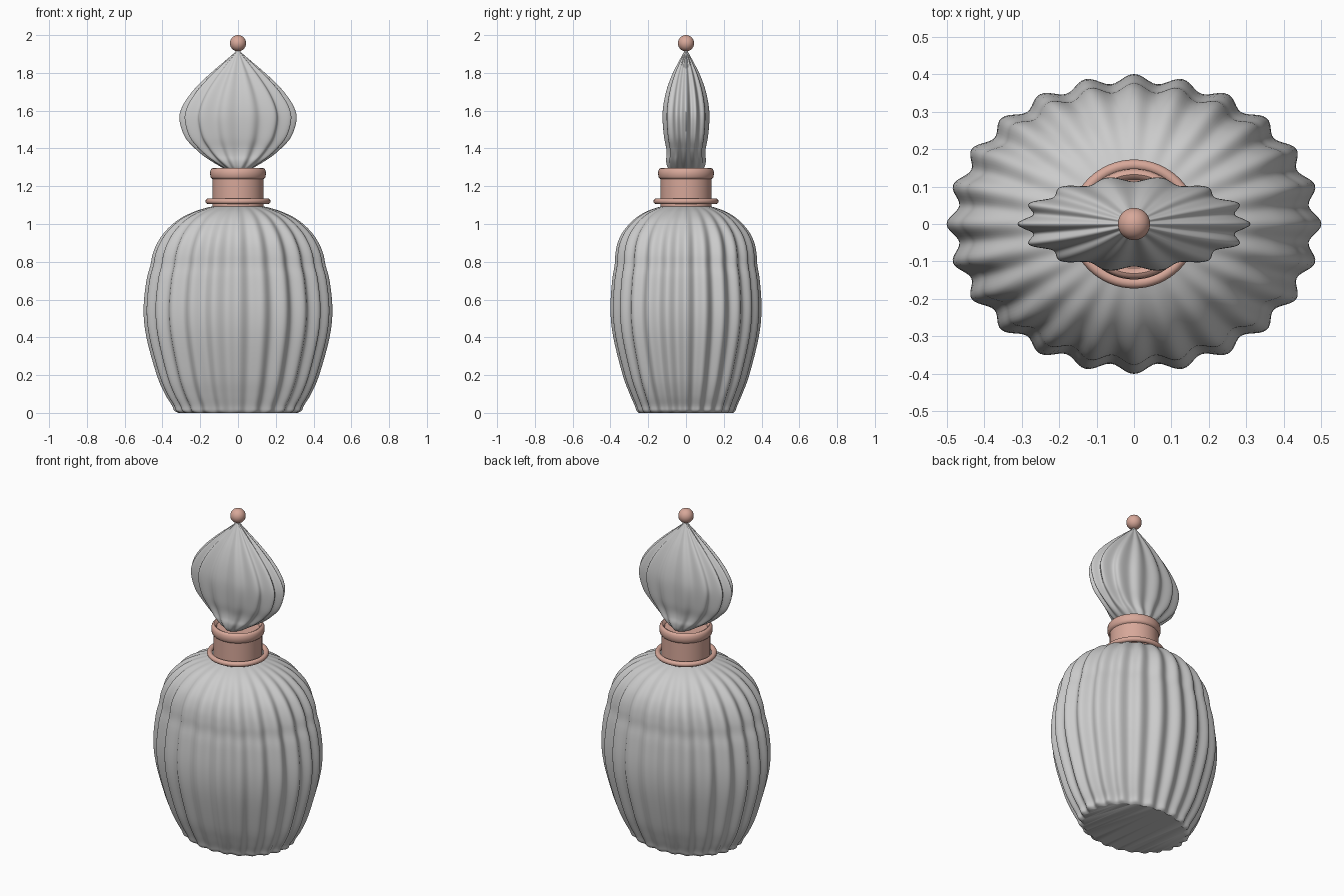
import bpy, bmesh, math

old = bpy.data.objects.get("Cube")
if old:
    bpy.data.objects.remove(old, do_unlink=True)


def make_material(name, rgb):
    mat = bpy.data.materials.new(name)
    mat.use_nodes = True
    color = (*rgb, 1)
    mat.diffuse_color = color
    mat.node_tree.nodes["Principled BSDF"].inputs["Base Color"].default_value = color
    return mat


glass = make_material("pale grey glass", (0.6, 0.6, 0.6))
rose = make_material("rose gold", (0.68, 0.39, 0.32))


def smooth_rows(rows, steps):
    """Catmull-Rom resampling of profile rows."""
    result = []
    for i in range(len(rows) - 1):
        quad = (rows[max(i - 1, 0)], rows[i], rows[i + 1], rows[min(i + 2, len(rows) - 1)])
        for s in range(steps):
            t = s / steps
            result.append([
                b + 0.5 * t * (c - a + t * (2 * a - 5 * b + 4 * c - d + t * (3 * (b - c) + d - a)))
                for a, b, c, d in zip(*quad)])
    return result + [list(rows[-1])]


def loft(name, rows, mat, sides, flutes=0, steps=1, angle=40):
    """Stack elliptical rings of (z, x radius, y radius, flute depth)."""
    bm = bmesh.new()
    rings = []
    for z, rx, ry, depth in smooth_rows(rows, steps):
        ring = []
        for k in range(sides):
            a = math.tau * k / sides
            f = 1 - depth * (1 - math.cos(flutes * a)) / 2
            ring.append(bm.verts.new((rx * f * math.cos(a), ry * f * math.sin(a), z)))
        rings.append(ring)
    for low, high in zip(rings, rings[1:]):
        for k in range(sides):
            n = (k + 1) % sides
            bm.faces.new((low[k], low[n], high[n], high[k]))
    bm.faces.new(rings[0][::-1])
    bm.faces.new(rings[-1])
    mesh = bpy.data.meshes.new(name)
    bm.to_mesh(mesh)
    bm.free()
    finish(bpy.data.objects.new(name, mesh), mat, angle, link=True)


def finish(obj, mat, angle=40, link=False):
    if link:
        bpy.context.collection.objects.link(obj)
    obj.data.materials.clear()
    obj.data.materials.append(mat)
    bpy.ops.object.select_all(action="DESELECT")
    obj.select_set(True)
    bpy.context.view_layer.objects.active = obj
    bpy.ops.object.shade_smooth_by_angle(angle=math.radians(angle))


# Fluted bottle body
body = [
    (0, .315, .25, .05), (.012, .338, .262, .06), (.04, .35, .272, .06),
    (.1, .387, .298, .06), (.2, .43, .335, .06), (.4, .485, .385, .06),
    (.55, .5, .4, .06), (.7, .485, .391, .06), (.78, .464, .378, .06),
    (.84, .452, .374, .06), (.9, .427, .362, .06), (.96, .386, .333, .055),
    (1.02, .32, .28, .05), (1.06, .245, .222, .04), (1.085, .17, .16, .02),
    (1.1, .1, .1, 0)]
loft("bottle_body", body, glass, 288, flutes=24, steps=4)

# Flattened fluted stopper
stopper = [
    (1.285, .06, .09, .04), (1.305, .095, .102, .06), (1.335, .145, .108, .08),
    (1.365, .188, .105, .1), (1.4, .228, .107, .11), (1.46, .281, .119, .11),
    (1.55, .31, .127, .11), (1.62, .296, .124, .11), (1.7, .243, .108, .11),
    (1.78, .165, .08, .11), (1.85, .085, .045, .11), (1.9, .026, .017, .08),
    (1.922, .006, .006, 0)]
loft("stopper", stopper, glass, 224, flutes=14, steps=4)

# Collar sleeve with a rounded lip around a shallow recess
collar = [
    (1.09, .135), (1.238, .135), (1.242, .141), (1.25, .146), (1.268, .148),
    (1.284, .146), (1.293, .14), (1.296, .132), (1.292, .124), (1.28, .118)]
loft("collar", [(z, r, r, 0) for z, r in collar], rose, 64)

# Rolled ring at the foot of the collar
bpy.ops.mesh.primitive_torus_add(
    major_segments=64, minor_segments=16, major_radius=.157, minor_radius=.015,
    location=(0, 0, 1.12))
ring = bpy.context.object
ring.name = "collar_ring"
finish(ring, rose)

# Ball finial
bpy.ops.mesh.primitive_uv_sphere_add(
    segments=40, ring_count=20, radius=.043, location=(0, 0, 1.957))
ball = bpy.context.object
ball.name = "finial_ball"
finish(ball, rose)
